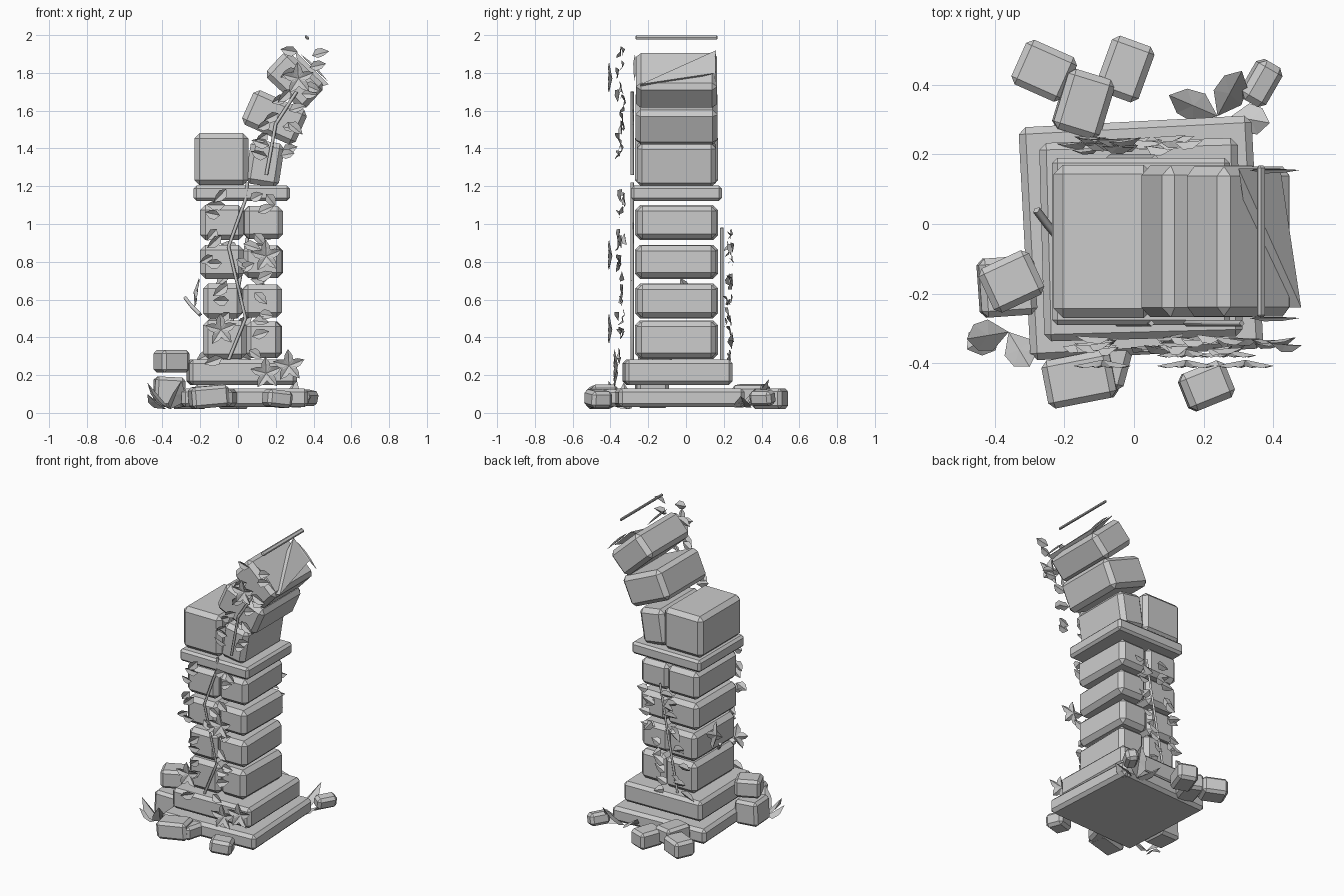
import bpy, bmesh, math, random
from mathutils import Vector, Matrix

random.seed(4)
if "Cube" in bpy.data.objects:
    bpy.data.objects.remove(bpy.data.objects["Cube"])

stone = bpy.data.materials.new("grey stone")
stone.use_nodes = True
GREY = (0.6, 0.6, 0.6, 1)
stone.diffuse_color = GREY
stone.node_tree.nodes["Principled BSDF"].inputs["Base Color"].default_value = GREY


def finish(name, bm):
    bmesh.ops.recalc_face_normals(bm, faces=bm.faces)
    mesh = bpy.data.meshes.new(name)
    bm.to_mesh(mesh)
    bm.free()
    mesh.materials.append(stone)
    obj = bpy.data.objects.new(name, mesh)
    bpy.context.collection.objects.link(obj)
    return obj


def block(name, center, size, spin=0, tilt=0, bevel=0.027, roll=0):
    """Chamfered stone: spin about z, tilt clockwise as seen from the front."""
    bm = bmesh.new()
    bmesh.ops.create_cube(bm, size=1)
    bmesh.ops.scale(bm, vec=size, verts=bm.verts)
    bmesh.ops.bevel(bm, geom=bm.edges[:], offset=bevel, segments=1, affect='EDGES')
    turn = (Matrix.Translation(center) @ Matrix.Rotation(math.radians(spin), 4, 'Z')
            @ Matrix.Rotation(math.radians(tilt), 4, 'Y') @ Matrix.Rotation(math.radians(roll), 4, 'X'))
    bmesh.ops.transform(bm, matrix=turn, verts=bm.verts)
    return finish(name, bm)


def leaf(bm, base, along, across, length, width):
    """Pointed leaf folded along its midrib."""
    along, across = Vector(along).normalized(), Vector(across).normalized()
    fold = along.cross(across) * width * 0.22
    base = Vector(base)
    spine = [bm.verts.new(base + along * length * t) for t in (0, 0.5, 1)]
    for side in (-1, 1):
        rim = [bm.verts.new(base + along * length * t + across * side * width * w + fold)
               for t, w in ((0.3, 0.45), (0.65, 0.38))]
        bm.faces.new((spine[0], rim[0], spine[1]))
        bm.faces.new((spine[1], rim[0], rim[1]))
        bm.faces.new((spine[1], rim[1], spine[2]))


def stem(name, points, radius=0.009):
    curve = bpy.data.curves.new(name, 'CURVE')
    curve.dimensions = '3D'
    curve.bevel_depth = radius
    curve.bevel_resolution = 0
    curve.use_fill_caps = True
    line = curve.splines.new('POLY')
    line.points.add(len(points) - 1)
    for p, co in zip(line.points, points):
        p.co = (*co, 1)
    curve.materials.append(stone)
    bpy.context.collection.objects.link(bpy.data.objects.new(name, curve))


def vine_leaves(name, path, y, step, reach, facing):
    """Leaves in alternating pairs either side of a path of (x, z) points."""
    bm = bmesh.new()
    for (x0, z0), (x1, z1) in zip(path, path[1:]):
        count = max(1, round(math.hypot(x1 - x0, z1 - z0) / step))
        for i in range(count):
            t = (i + 0.5) / count
            for side in (-1, 1):
                x = x0 + (x1 - x0) * t + side * random.uniform(0.25, 1) * reach
                z = z0 + (z1 - z0) * t + random.uniform(-0.03, 0.03)
                angle = random.uniform(-0.9, 0.5)
                along = (side * math.cos(angle), random.uniform(-0.15, 0.15), math.sin(angle))
                across = (-along[2], facing * random.uniform(0.1, 0.5), along[0])
                leaf(bm, (x, y + random.uniform(-0.015, 0.015), z), along, across,
                     random.uniform(0.075, 0.105), 0.06)
    finish(name, bm)


def sprig(name, center, axis_u, axis_v, count=5, length=0.09):
    """Rosette of leaves spread in the plane of two axes."""
    bm = bmesh.new()
    u, v = Vector(axis_u), Vector(axis_v)
    normal = u.cross(v)
    for i in range(count):
        a = math.tau * (i + 0.3) / count
        along = u * math.cos(a) + v * math.sin(a) + normal * 0.2
        across = v * math.cos(a) - u * math.sin(a)
        leaf(bm, center, along, across, length, 0.055)
    finish(name, bm)


# Stepped base
block("base_slab", (0.02, -0.04, 0.08), (0.67, 0.67, 0.10), spin=3, bevel=0.02)
block("plinth", (0.02, -0.045, 0.215), (0.57, 0.57, 0.135), spin=1.5, bevel=0.02)

# Shaft: four courses of paired blocks
for n, (low, high, left, split, right) in enumerate((
        (0.285, 0.49, -0.185, 0.045, 0.23), (0.50, 0.685, -0.185, 0.022, 0.23),
        (0.71, 0.89, -0.20, 0.03, 0.235), (0.915, 1.10, -0.20, 0.03, 0.235))):
    mid, tall = (low + high) / 2, high - low
    block(f"shaft_block_right_{n + 1}", ((left + split) / 2, -0.05, mid), (split - left, 0.44, tall))
    block(f"shaft_block_left_{n + 1}", ((split + right) / 2, -0.05, mid),
          (right - split, 0.42, tall - 0.01), spin=(-1, 1)[n % 2])

# Capping course and broken, leaning top
block("cap_slab", (0.02, -0.05, 1.163), (0.51, 0.48, 0.08), bevel=0.015)
block("upper_block_right", (-0.088, -0.05, 1.343), (0.285, 0.44, 0.275))
block("upper_block_left", (0.142, -0.05, 1.32), (0.18, 0.42, 0.235), tilt=9)
block("leaning_block", (0.193, -0.05, 1.565), (0.31, 0.435, 0.20), tilt=24)
block("top_block", (0.30, -0.05, 1.76), (0.285, 0.43, 0.18), tilt=43)
block("loose_sliver", (0.365, -0.05, 1.987), (0.028, 0.435, 0.016), tilt=43, bevel=0.006)

# Broken shard on the outer corner of the top block
bm = bmesh.new()
shard = [bm.verts.new(p) for p in ((0.48, -0.24, 1.74), (0.30, 0.16, 1.92),
                                   (0.42, 0.16, 1.80), (0.36, -0.24, 1.70))]
for tri in ((0, 1, 2), (0, 2, 3), (0, 3, 1), (1, 3, 2)):
    bm.faces.new([shard[i] for i in tri])
finish("broken_shard", bm)
for n, y in enumerate((-0.27, 0.155)):
    bm = bmesh.new()
    leaf(bm, (0.33, y, 1.90), (0.15, 0, -0.15), (0.2, 0.3, 0.2), 0.21, 0.02)
    finish(f"stone_splinter_{n + 1}", bm)

# Fallen rubble
for n, (center, size, spin, tilt) in enumerate((
        ((-0.352, -0.165, 0.273), (0.16, 0.14, 0.12), 25, 0),
        ((-0.365, -0.18, 0.11), (0.16, 0.17, 0.16), 4, 3),
        ((-0.155, -0.445, 0.085), (0.20, 0.14, 0.115), 11, -5),
        ((-0.055, -0.405, 0.08), (0.08, 0.14, 0.09), -15, 0),
        ((0.208, -0.465, 0.075), (0.14, 0.115, 0.09), 22, 6),
        ((-0.258, 0.44, 0.075), (0.16, 0.14, 0.11), -24, 0),
        ((-0.145, 0.345, 0.095), (0.14, 0.18, 0.11), -17, 4),
        ((-0.025, 0.445, 0.075), (0.13, 0.17, 0.11), -20, 0),
        ((0.365, 0.405, 0.08), (0.08, 0.13, 0.08), -30, 12))):
    block(f"rubble_{n + 1}", center, size, spin, tilt, 0.018)

# Front vine
front = ((-0.05, 0.28), (0.04, 0.50), (-0.05, 0.88), (0.04, 1.13), (0.05, 1.22))
upper = ((0.15, 1.26), (0.20, 1.53), (0.31, 1.70), (0.36, 1.92))
stem("front_vine_stem", [(x, -0.285, z) for x, z in front])
stem("upper_vine_stem", [(x, -0.285, z) for x, z in upper[:3]])
vine_leaves("front_vine_leaves", front, -0.34, 0.075, 0.11, 1)
vine_leaves("upper_vine_leaves", ((0.20, 1.30),) + upper[1:], -0.34, 0.075, 0.05, 1)
for n, (x, z) in enumerate(((0.15, 0.83), (-0.09, 0.44), (0.32, 1.77), (0.15, 0.21), (0.27, 0.25))):
    sprig(f"front_sprig_{n + 1}", (x, -0.39 + 0.03 * (n > 2), z), (1, 0, 0), (0, 0, 1))

# Back vine
back = ((-0.07, 0.28), (0.0, 0.65), (0.06, 0.98))
stem("back_vine_stem", [(x, 0.19, z) for x, z in back])
vine_leaves("back_vine_leaves", back, 0.235, 0.06, 0.07, -1)

# Small sprig on the side of the shaft
stem("side_stem", [(-0.28, 0.04, 0.61), (-0.25, 0.0, 0.57), (-0.20, -0.06, 0.52)], 0.012)
sprig("side_sprig", (-0.235, 0.01, 0.64), (0, 1, 0), (0.15, 0, 1), 4)

# Broad leaves growing out of the ground
bm = bmesh.new()
for root, along in (((-0.36, -0.31, 0.02), (-0.12, -0.02, 0.14)), ((-0.36, -0.31, 0.02), (0.06, -0.10, 0.15)),
                    ((-0.38, -0.30, 0.02), (-0.10, -0.06, 0.08)), ((0.24, 0.31, 0.03), (-0.14, 0.06, 0.10)),
                    ((0.24, 0.31, 0.03), (0.07, 0.13, 0.15)), ((0.28, 0.31, 0.03), (0.11, -0.02, 0.06))):
    direction = Vector(along)
    leaf(bm, root, along, direction.cross((0, 0, 1)), direction.length, 0.10)
finish("ground_leaves", bm)
